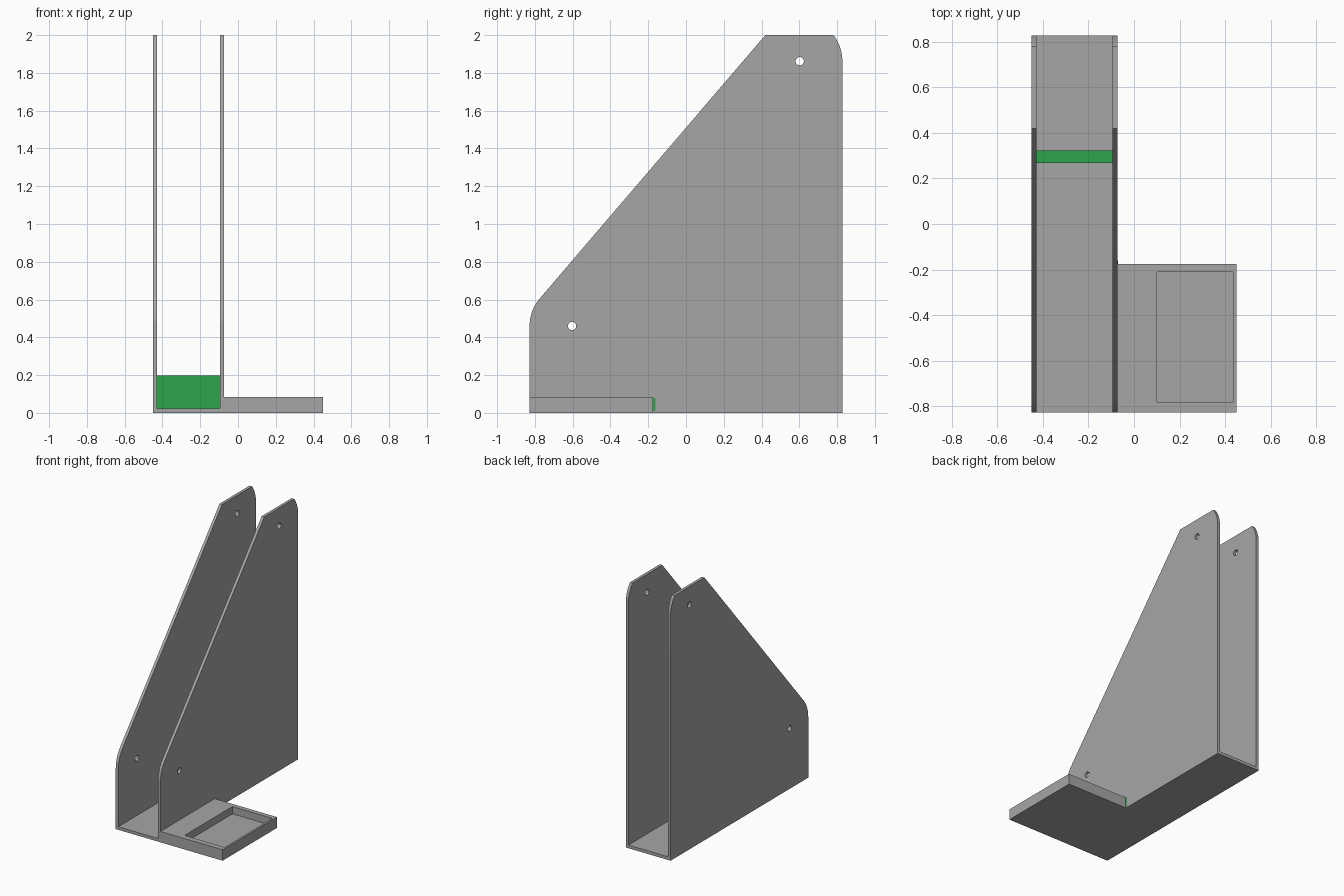
import bpy, bmesh, math
from mathutils import Vector

if "Cube" in bpy.data.objects:
    bpy.data.objects.remove(bpy.data.objects["Cube"])


def material(name, rgb):
    m = bpy.data.materials.new(name)
    m.diffuse_color = (*rgb, 1)
    m.use_nodes = True
    m.node_tree.nodes["Principled BSDF"].inputs["Base Color"].default_value = m.diffuse_color
    return m


GREY = material("grey", (0.38, 0.38, 0.38))
GREEN = material("green", (0.027, 0.381, 0.069))


def add(name, bm, mat):
    bmesh.ops.recalc_face_normals(bm, faces=bm.faces)
    me = bpy.data.meshes.new(name)
    bm.to_mesh(me)
    bm.free()
    me.materials.append(mat)
    ob = bpy.data.objects.new(name, me)
    bpy.context.collection.objects.link(ob)
    return ob


def prism(name, outline, x0, x1, mat):
    """Extrude a (y, z) outline along x."""
    bm = bmesh.new()
    face = bm.faces.new([bm.verts.new((x0, y, z)) for y, z in outline])
    new = bmesh.ops.extrude_face_region(bm, geom=[face])["geom"]
    bmesh.ops.translate(bm, vec=Vector((x1 - x0, 0, 0)),
                        verts=[v for v in new if isinstance(v, bmesh.types.BMVert)])
    return add(name, bm, mat)


def box(name, x0, x1, y0, y1, z0, z1, mat):
    return prism(name, [(y0, z0), (y1, z0), (y1, z1), (y0, z1)], x0, x1, mat)


def arc(cy, cz, r, a0, a1, n):
    return [(cy + r * math.cos(math.radians(a0 + (a1 - a0) * i / n)),
             cz + r * math.sin(math.radians(a0 + (a1 - a0) * i / n))) for i in range(n + 1)]


def cut(ob, cutter):
    mod = ob.modifiers.new("cut", "BOOLEAN")
    mod.operation, mod.solver, mod.object = "DIFFERENCE", "EXACT", cutter
    bpy.context.view_layer.objects.active = ob
    bpy.ops.object.modifier_apply(modifier=mod.name)
    bpy.data.objects.remove(cutter)


# Side walls: sloped front edge, rounded ends centred on the two pin holes
PINS = [(0.602, 1.862), (-0.603, 0.46)]
R = 0.225
outline = [(-0.828, 0), (0.828, 0)]
outline += arc(*PINS[0], R + 0.001, 0, 37.8, 10)
outline += [(0.42, 2.0)]
outline += arc(*PINS[1], R, 139.4, 180, 10)
outline = [(y, min(z, 2.0)) for y, z in outline]
for name, x0, x1 in (("left_wall", -0.45, -0.428), ("right_wall", -0.095, -0.073)):
    wall = prism(name, outline, x0, x1, GREY)
    for cy, cz in PINS:
        cut(wall, prism("pin_hole", arc(cy, cz, 0.022, 0, 345, 23), x0 - 0.05, x1 + 0.05, GREY))
    bpy.ops.object.select_all(action="DESELECT")
    wall.select_set(True)
    bpy.ops.object.shade_smooth_by_angle(angle=math.radians(20))

# Channel floor and cross divider
box("channel_floor", -0.428, -0.095, -0.828, 0.828, 0, 0.024, GREY)
box("divider", -0.428, -0.095, 0.268, 0.322, 0.024, 0.197, GREEN)

# Side tray with shallow pocket
tray = box("side_tray", -0.073, 0.45, -0.828, -0.175, 0, 0.083, GREY)
cut(tray, box("pocket", 0.1, 0.436, -0.785, -0.21, 0.027, 0.2, GREY))

# Thin green marker on the wall behind the tray
box("wall_marker", -0.073, -0.07, -0.175, -0.161, 0.01, 0.08, GREEN)
